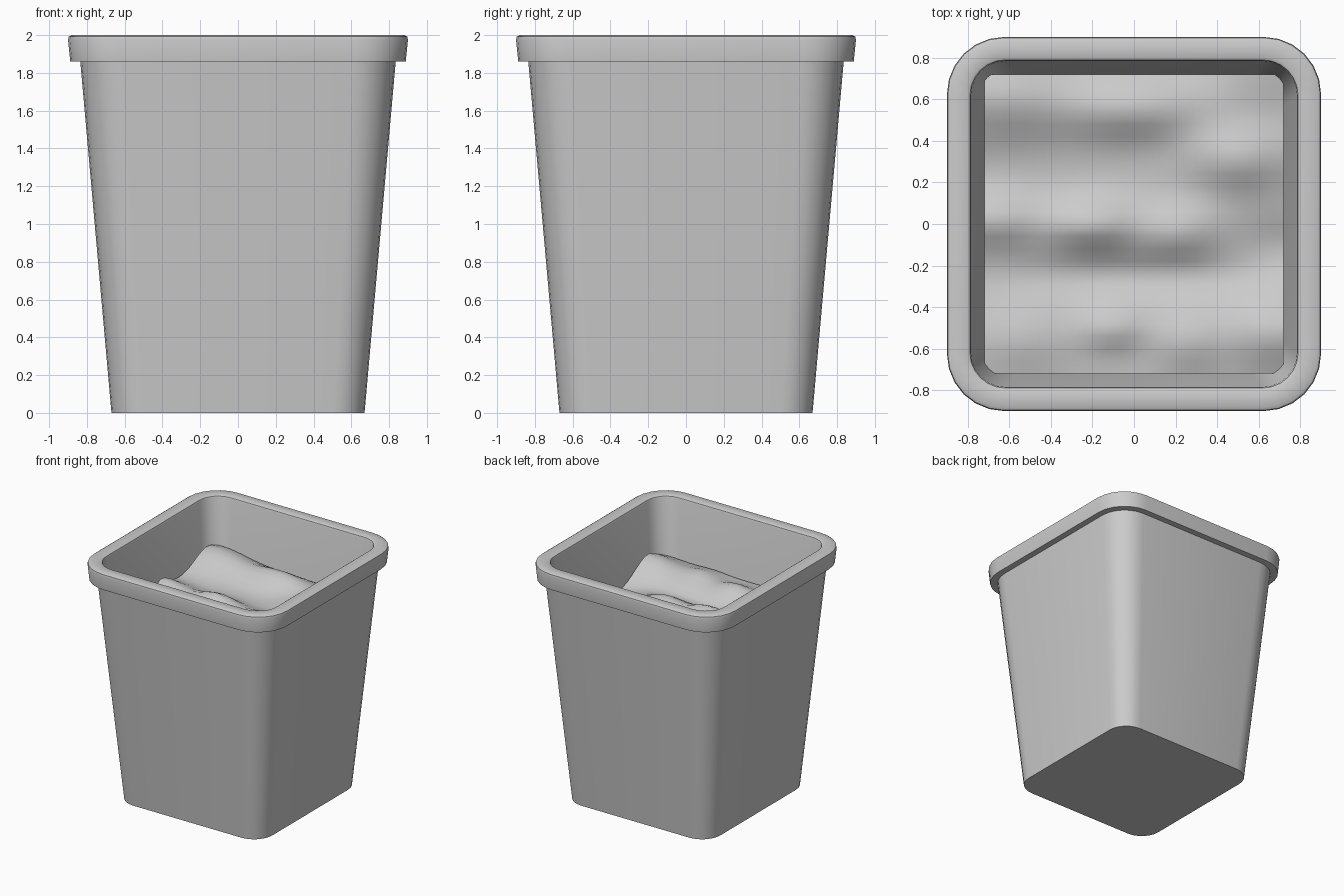
import bpy, bmesh, math

if "Cube" in bpy.data.objects:
    bpy.data.objects.remove(bpy.data.objects["Cube"])


def finish(name, bm, angle):
    me = bpy.data.meshes.new(name)
    bm.to_mesh(me)
    bm.free()
    ob = bpy.data.objects.new(name, me)
    bpy.context.collection.objects.link(ob)
    bpy.ops.object.select_all(action='DESELECT')
    ob.select_set(True)
    bpy.context.view_layer.objects.active = ob
    bpy.ops.object.shade_smooth_by_angle(angle=math.radians(angle))
    return ob


def rounded_square(bm, half, r, z, seg=6):
    verts = []
    for q, (sx, sy) in enumerate([(1, 1), (-1, 1), (-1, -1), (1, -1)]):
        for i in range(seg + 1):
            a = math.pi / 2 * (q + i / seg)
            verts.append(bm.verts.new((sx * (half - r) + r * math.cos(a),
                                       sy * (half - r) + r * math.sin(a), z)))
    return verts


# Tapered square pot with overhanging rim and hollow inside: (half width, corner radius, z)
sections = [
    (0.67, 0.17, 0), (0.835, 0.23, 1.86), (0.888, 0.265, 1.86),
    (0.90, 0.275, 1.975), (0.896, 0.272, 1.992), (0.882, 0.26, 2.0),
    (0.80, 0.18, 2.0), (0.79, 0.172, 1.994), (0.785, 0.168, 1.98),
    (0.62, 0.13, 0.1),
]
bm = bmesh.new()
rings = [rounded_square(bm, *s) for s in sections]
for a, b in zip(rings, rings[1:]):
    n = len(a)
    for i in range(n):
        j = (i + 1) % n
        bm.faces.new((a[i], a[j], b[j], b[i]))
bm.faces.new(rings[0][::-1])
bm.faces.new(rings[-1])
finish("pot", bm, 35)

# Lumpy soil surface: mounds as (x, y, height, x spread, y spread)
mounds = [
    (-0.65, 0.62, 0.13, 0.35, 0.22), (0.0, 0.56, 0.12, 0.35, 0.15),
    (0.50, 0.32, 0.10, 0.25, 0.15), (0.60, 0.75, 0.06, 0.25, 0.20),
    (-0.20, 0.0, 0.11, 0.22, 0.11), (0.22, -0.03, 0.07, 0.18, 0.11),
    (-0.68, 0.02, 0.09, 0.22, 0.12), (0.0, -0.25, -0.05, 0.60, 0.08),
    (0.68, -0.52, 0.10, 0.25, 0.16), (0.25, -0.56, 0.06, 0.16, 0.14),
    (-0.10, -0.50, 0.07, 0.16, 0.10), (-0.55, -0.55, 0.05, 0.25, 0.15),
    (0.72, -0.12, -0.06, 0.25, 0.14),
]
bm = bmesh.new()
bmesh.ops.create_grid(bm, x_segments=24, y_segments=24, size=0.72)
for v in bm.verts:
    x, y = v.co.x, v.co.y
    v.co.z = 1.50 + sum(h * math.exp(-((x - mx) / sx) ** 2 - ((y - my) / sy) ** 2)
                        for mx, my, h, sx, sy in mounds)
finish("soil", bm, 60)
